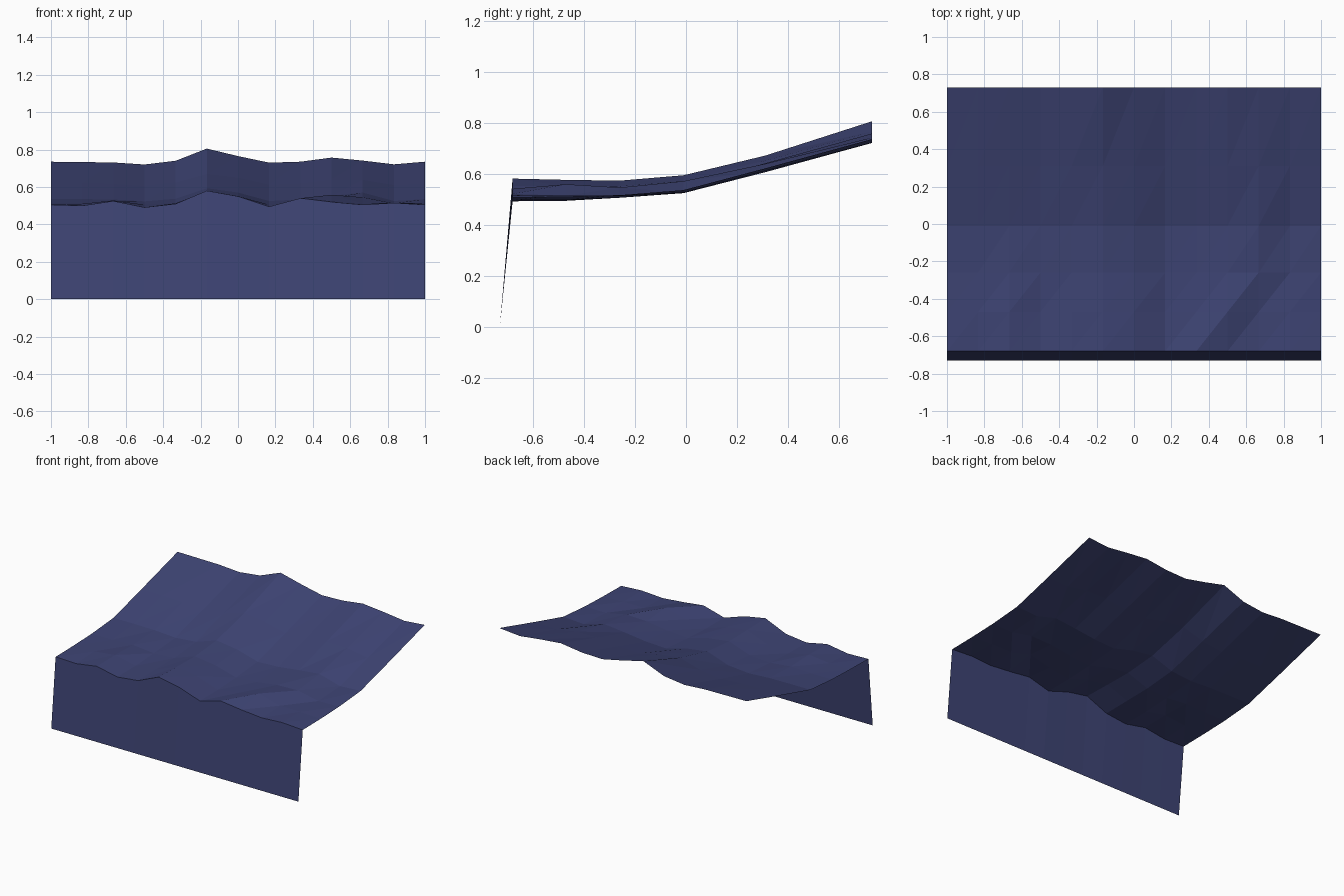
import bpy

if "Cube" in bpy.data.objects:
    bpy.data.objects.remove(bpy.data.objects["Cube"])

# One flat colour for the whole sheet
slate = bpy.data.materials.new("slate_blue")
slate.diffuse_color = (0.048, 0.058, 0.175, 1)
slate.use_nodes = True
slate.node_tree.nodes["Principled BSDF"].inputs["Base Color"].default_value = slate.diffuse_color

COLS = 13
# Each row: y, base height, and its ridge offsets (hundredths) from left to right
ROWS = [
    (-0.68, 0.505, (0, -.5, 2.0, -1.4, .5, 7.5, 4.5, -1.0, 3.5, 1.5, 0, 1.0, 0)),
    (-0.47, 0.508, (0, .2, 2.0, -1.5, .5, 6.7, 4.3, -1.2, 1.0, 5.0, .5, .5, 0)),
    (-0.26, 0.515, (0, 0, .6, -1.0, 0, 5.7, 3.5, -1.0, .2, 2.5, 3.0, -.3, 0)),
    (-0.01, 0.535, (0, 0, -.2, -1.2, .2, 5.8, 3.5, -1.0, -.2, 1.8, 3.5, -1.0, 0)),
    (0.31, 0.62, (0, 0, -.4, -1.5, .4, 5.0, 3.0, -.8, 0, 2.0, 1.8, -1.0, 0)),
    (0.73, 0.735, (0, -.2, -.4, -1.5, .5, 7.0, 3.0, -.5, 0, 2.2, .6, -1.4, 0)),
]


def column_x(i):
    return -1 + 2 * i / (COLS - 1)


def add_part(name, verts, faces):
    mesh = bpy.data.meshes.new(name)
    mesh.from_pydata(verts, [], faces)
    mesh.materials.append(slate)
    obj = bpy.data.objects.new(name, mesh)
    bpy.context.collection.objects.link(obj)
    return obj


# Rolling ground, every cell split from its near left to its far right corner
ground = [(column_x(i), y, base + off / 100)
          for y, base, offsets in ROWS for i, off in enumerate(offsets)]
faces = []
for r in range(len(ROWS) - 1):
    for i in range(COLS - 1):
        a = r * COLS + i
        b, c, d = a + 1, a + COLS + 1, a + COLS
        faces += [(a, b, c), (a, c, d)]
add_part("ground_surface", ground, faces)

# Leaning front wall that follows the ground's near edge
foot = [(column_x(i), -0.73, 0) for i in range(COLS)]
add_part("front_wall", foot + ground[:COLS],
         [(i, i + 1, COLS + i + 1, COLS + i) for i in range(COLS - 1)])
